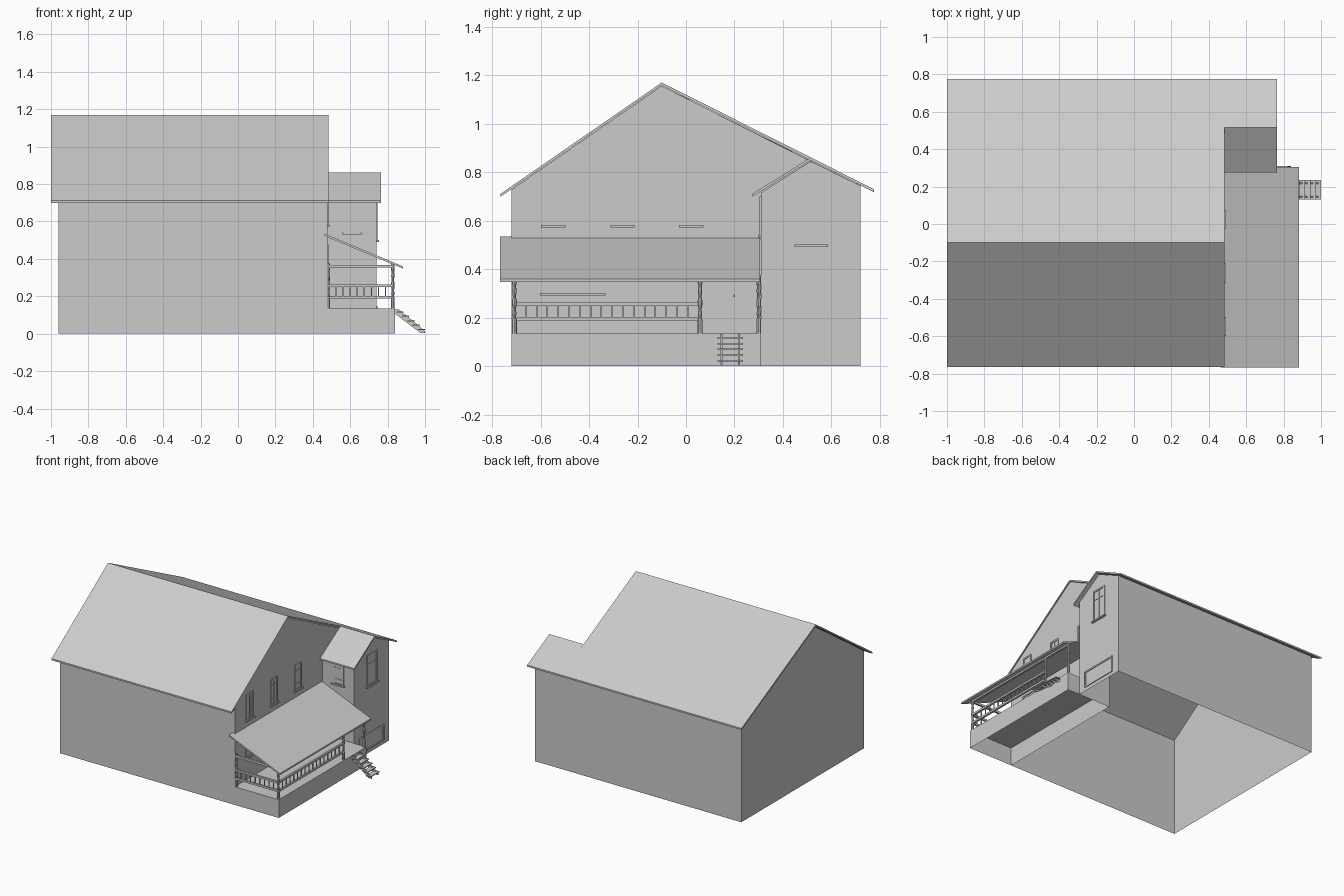
import bpy, bmesh, math
from mathutils import Vector

if "Cube" in bpy.data.objects:
    bpy.data.objects.remove(bpy.data.objects["Cube"])


def mesh_object(name, verts, faces):
    me = bpy.data.meshes.new(name)
    me.from_pydata(verts, [], faces)
    ob = bpy.data.objects.new(name, me)
    bpy.context.collection.objects.link(ob)
    return ob


def sheets(name, polys):
    """Open shell made of flat polygons, welded at shared corners."""
    verts, faces = [], []
    for p in polys:
        faces.append(range(len(verts), len(verts) + len(p)))
        verts += p
    ob = mesh_object(name, verts, [list(f) for f in faces])
    bm = bmesh.new()
    bm.from_mesh(ob.data)
    bmesh.ops.remove_doubles(bm, verts=bm.verts, dist=1e-5)
    bmesh.ops.recalc_face_normals(bm, faces=bm.faces)
    bm.to_mesh(ob.data)
    bm.free()
    return ob


def prism(name, pts, a, b, axis):
    """Extrude a 2D profile along x (profile y,z) or y (profile x,z)."""
    put = (lambda p, t: (t, p[0], p[1])) if axis == 'x' else (lambda p, t: (p[0], t, p[1]))
    n = len(pts)
    verts = [put(p, t) for t in (a, b) for p in pts]
    faces = [list(range(n))[::-1], list(range(n, 2 * n))]
    faces += [[i, (i + 1) % n, n + (i + 1) % n, n + i] for i in range(n)]
    ob = mesh_object(name, verts, faces)
    bm = bmesh.new()
    bm.from_mesh(ob.data)
    bmesh.ops.recalc_face_normals(bm, faces=bm.faces)
    bm.to_mesh(ob.data)
    bm.free()
    return ob


def boxes(name, spans):
    """One object from many boxes given as (x0, x1, y0, y1, z0, z1)."""
    verts, faces = [], []
    for x0, x1, y0, y1, z0, z1 in spans:
        k = len(verts)
        verts += [(x, y, z) for z in (z0, z1) for x, y in ((x0, y0), (x1, y0), (x1, y1), (x0, y1))]
        faces += [[k + i for i in f] for f in
                  ((3, 2, 1, 0), (4, 5, 6, 7), (0, 1, 5, 4), (1, 2, 6, 5), (2, 3, 7, 6), (3, 0, 4, 7))]
    return mesh_object(name, verts, faces)


def slab(pts, t):
    return pts + [(a, z - t) for a, z in reversed(pts)]


def fitting(name, wall, u0, u1, z0, z1, facing, cols=(0.5,), rows=(0.25, 0.75), sill=True, f=0.011):
    """Framed window or door on a wall facing +x or -y."""
    parts = [(u0, u0 + f, z0, z1, .006), (u1 - f, u1, z0, z1, .006),
             (u0, u1, z1 - f, z1, .006), (u0, u1, z0, z0 + f, .006), (u0, u1, z0, z1, .001)]
    for c in cols:
        u = u0 + (u1 - u0) * c
        parts.append((u - .002, u + .002, z0, z1, .004))
    for r in rows:
        z = z0 + (z1 - z0) * r
        parts.append((u0, u1, z - .003, z + .003, .004))
    if sill:
        parts.append((u0 - .009, u1 + .009, z0 - .005, z0 + .005, .014))
    if facing == 'x':
        spans = [(wall, wall + d, a, b, c, e) for a, b, c, e, d in parts]
    else:
        spans = [(a, b, wall - d, wall, c, e) for a, b, c, e, d in parts]
    return boxes(name, spans)


L, R, W, P = -.96, .478, .74, .84      # left wall, gable wall, wing front, porch edge
F, B, S = -.72, .72, .31               # side walls and wing side

# House walls, open underneath
left = [(F, 0), (B, 0), (B, .744), (-.1, 1.156), (F, .728)]
gable = [(F, 0), (S, 0), (S, .716), (.515, .845), (-.1, 1.156), (F, .728)]
wing = [(S, 0), (B, 0), (B, .744), (.515, .845), (S, .716)]
sheets("house_walls", [
    [(L, y, z) for y, z in left],
    [(R, y, z) for y, z in gable],
    [(W, y, z) for y, z in wing],
    [(L, F, 0), (R, F, 0), (R, F, .728), (L, F, .728)],
    [(L, B, 0), (W, B, 0), (W, B, .744), (L, B, .744)],
    [(R, S, 0), (W, S, 0), (W, S, .716), (R, S, .716)]])

# Roofs
prism("main_roof", slab([(-.765, .711), (-.1, 1.17), (.775, .73)], .012), -1, .483, 'x')
prism("wing_roof", slab([(.275, .712), (.515, .861), (.775, .73)], .012), .483, .765, 'x')
prism("porch_roof", slab([(.462, .535), (.882, .36)], .012), -.767, .305, 'y')

# Porch base, open underneath
H = .135
sheets("porch_base", [
    [(R, F, H), (P, F, H), (P, S, H), (R, S, H)],
    [(R, F, 0), (P, F, 0), (P, F, H), (R, F, H)],
    [(P, F, 0), (P, S, 0), (P, S, H), (P, F, H)],
    [(W, S, 0), (P, S, 0), (P, S, H), (W, S, H)]])

# Turned porch posts
post_profile = [(.010, H), (.010, .19), (.006, .2), (.009, .215), (.006, .235), (.009, .25),
                (.010, .27), (.006, .285), (.009, .31), (.007, .33), (.010, .345), (.010, .375)]


def post(name, x, y, n=8):
    verts = [(x + r * math.cos(2 * math.pi * i / n), y + r * math.sin(2 * math.pi * i / n), z)
             for r, z in post_profile for i in range(n)]
    faces = [[j * n + i, j * n + (i + 1) % n, (j + 1) * n + (i + 1) % n, (j + 1) * n + i]
             for j in range(len(post_profile) - 1) for i in range(n)]
    return mesh_object(name, verts, faces)


for i, (x, y) in enumerate([(.828, -.708), (.828, .058), (.828, .3), (.482, -.708)]):
    post("porch_post_%d" % (i + 1), x, y)

# Railings along the porch front and its open end
rails = [(.821, .835, -.7, .05, z, z + .014) for z in (.187, .25)]
rails += [(.49, .82, -.715, -.701, z, z + .014) for z in (.187, .25)]
boxes("railings", rails)
bal = []
for i in range(1, 17):
    y = -.705 + i * .0445
    bal.append((.825, .831, y - .003, y + .003, .2, .251))
for i in range(1, 9):
    x = .485 + i * .038
    bal.append((x - .003, x + .003, -.711, -.705, .2, .251))
boxes("balusters", bal)

# Beams beneath the porch roof
boxes("porch_beams", [(.82, .836, -.715, .305, .353, .365), (.478, .83, -.715, -.701, .353, .368)])

# Entry stairs: treads on two stringers
steps = 5
boxes("stair_treads", [(.847 + i * .029, .885 + i * .029, .13, .235, .113 - i * .0235, .12 - i * .0235)
                       for i in range(steps)])
for i, y in enumerate((.142, .215)):
    prism("stair_stringer_%d" % (i + 1), [(.84, .13), (.86, .13), (1.0, .014), (1.0, .004), (.975, .004),
                                          (.84, .106)], y, y + .008, 'y')

# Windows
for i, y in enumerate((-.548, -.262, .022)):
    fitting("upper_window_%d" % (i + 1), R, y - .041, y + .041, .577, .771, 'x')
fitting("porch_window", R, -.593, -.341, .297, .48, 'x', cols=(.25, .5, .75), rows=(.5,))
fitting("wing_window", W, .457, .577, .496, .732, 'x', rows=(.7,))
fitting("wing_side_window", S, .565, .655, .535, .7, 'y')
fitting("cellar_hatch", W, .366, .655, .027, .149, 'x', cols=(), rows=(), sill=False)

# Front door with raised inner panel and handle
fitting("door_frame", R, .085, .228, .137, .45, 'x', cols=(), rows=(.78,), sill=False)
boxes("door_panel", [(R, R + .004, .106, .207, .15, .375), (R, R + .007, .118, .19, .175, .36),
                     (R, R + .015, .196, .202, .285, .295)])
